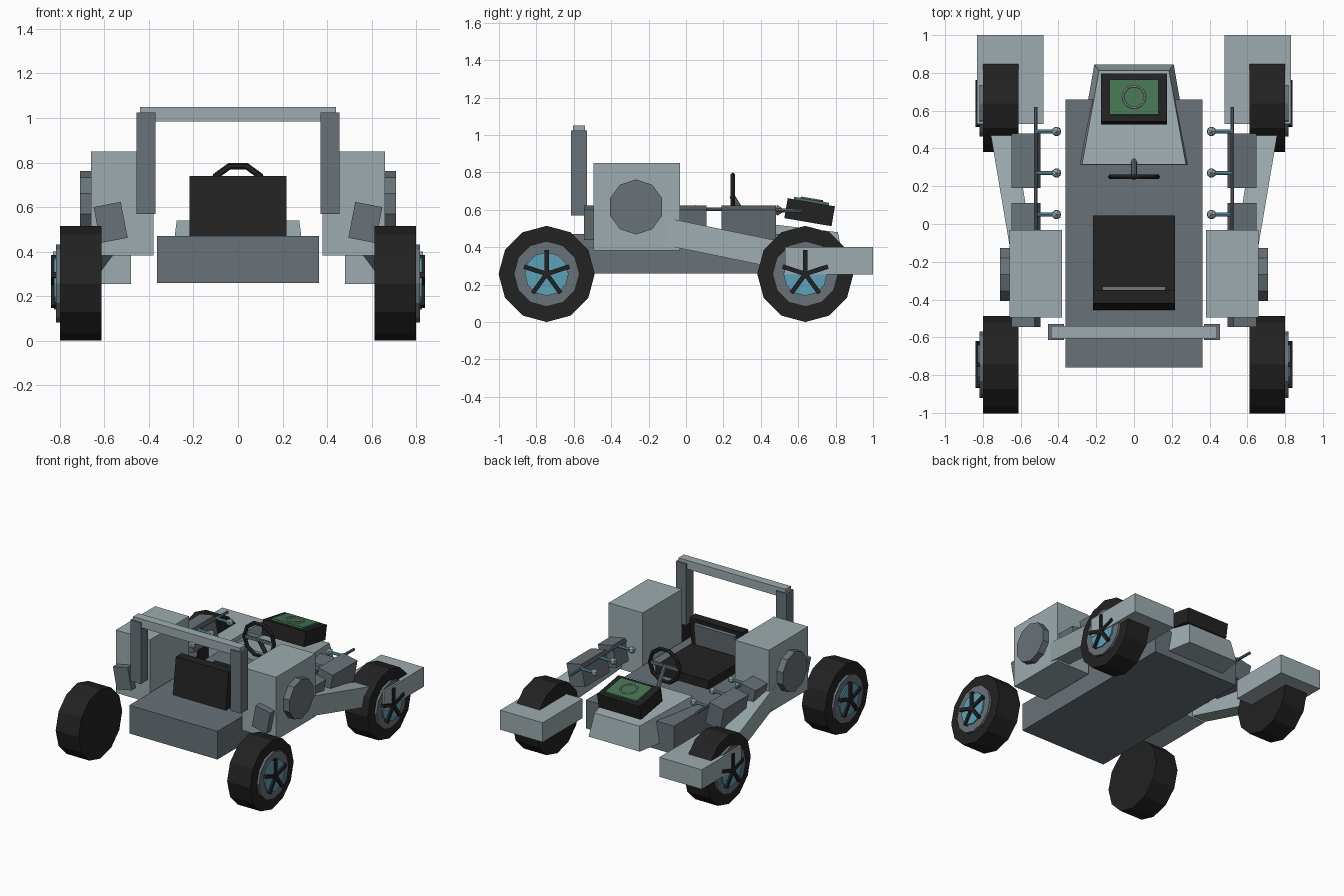
import bpy, bmesh, math
from mathutils import Matrix, Vector

if "Cube" in bpy.data.objects:
    bpy.data.objects.remove(bpy.data.objects["Cube"])


def mat(name, r, g, b):
    m = bpy.data.materials.new(name)
    m.diffuse_color = (r, g, b, 1)
    m.use_nodes = True
    m.node_tree.nodes["Principled BSDF"].inputs["Base Color"].default_value = m.diffuse_color
    return m


LIGHT = mat("light grey", 0.335, 0.41, 0.43)
MID = mat("dark grey", 0.14, 0.17, 0.19)
BLACK = mat("black", 0.016, 0.016, 0.016)
BLUE = mat("blue", 0.107, 0.36, 0.49)
GREEN = mat("green", 0.06, 0.18, 0.085)


def finish(name, bm, m):
    bmesh.ops.recalc_face_normals(bm, faces=bm.faces[:])
    me = bpy.data.meshes.new(name)
    bm.to_mesh(me)
    bm.free()
    me.materials.append(m)
    ob = bpy.data.objects.new(name, me)
    bpy.context.collection.objects.link(ob)
    return ob


def loft(name, m, a, b):
    """Closed solid between two matching rings of points."""
    bm = bmesh.new()
    va = [bm.verts.new(p) for p in a]
    vb = [bm.verts.new(p) for p in b]
    n = len(va)
    bm.faces.new(va)
    bm.faces.new(vb[::-1])
    for i in range(n):
        j = (i + 1) % n
        bm.faces.new((va[i], vb[i], vb[j], va[j]))
    return finish(name, bm, m)


def box(name, m, x, y, z, tilt=None):
    """Box from ranges; tilt is a (axis, degrees) turn about its centre."""
    c = Vector((sum(x) / 2, sum(y) / 2, sum(z) / 2))
    size = (abs(x[1] - x[0]), abs(y[1] - y[0]), abs(z[1] - z[0]), 1)
    rot = Matrix.Rotation(math.radians(tilt[1]), 4, tilt[0]) if tilt else Matrix()
    bm = bmesh.new()
    bmesh.ops.create_cube(bm, size=1, matrix=Matrix.Translation(c) @ rot @ Matrix.Diagonal(size))
    return finish(name, bm, m)


def disc(name, m, x0, x1, cy, cz, r, n):
    """Prism along x with a corner at the top."""
    def ring(x):
        return [(x, cy + r * math.sin(i * math.tau / n), cz + r * math.cos(i * math.tau / n))
                for i in range(n)]
    return loft(name, m, ring(x0), ring(x1))


def rod(name, m, p, q, r, n=8):
    p, q = Vector(p), Vector(q)
    d = q - p
    bm = bmesh.new()
    bmesh.ops.create_cone(bm, cap_ends=True, segments=n, radius1=r, radius2=r, depth=d.length,
                          matrix=Matrix.Translation((p + q) / 2) @ d.to_track_quat('Z', 'Y').to_matrix().to_4x4())
    return finish(name, bm, m)


def torus(name, m, loc, rx, R, r, n, k):
    bpy.ops.mesh.primitive_torus_add(location=loc, rotation=(math.radians(rx), 0, 0), major_radius=R,
                                     minor_radius=r, major_segments=n, minor_segments=k)
    ob = bpy.context.object
    ob.name = name
    ob.data.materials.append(m)
    for p in ob.data.polygons:
        p.use_smooth = False


# chassis
box("chassis", MID, (-0.363, 0.363), (-0.76, 0.66), (0.26, 0.47))

# tapered nose
loft("nose", LIGHT,
     [(-0.305, 0.305, 0.31), (0.305, 0.305, 0.31), (0.275, 0.315, 0.54), (-0.275, 0.315, 0.54)],
     [(-0.21, 0.845, 0.31), (0.21, 0.845, 0.31), (0.185, 0.812, 0.48), (-0.185, 0.812, 0.48)])

# instrument box on the nose, with screen and ring, all tilted together
TILT = -9.7
up = Matrix.Rotation(math.radians(TILT), 3, 'X') @ Vector((0, 0, 1))
centre = Vector((0, 0.661, 0.587))


def tilted(name, m, hx, hy, hz, lift):
    c = centre + up * lift
    box(name, m, (-hx, hx), (c.y - hy, c.y + hy), (c.z - hz, c.z + hz), ('X', TILT))


tilted("instrument_box", BLACK, 0.175, 0.128, 0.054, 0)
tilted("instrument_screen", GREEN, 0.13, 0.095, 0.007, 0.06)
torus("screen_ring", LIGHT, centre + up * 0.07, TILT, 0.058, 0.006, 14, 6)

# seat
box("seat_cushion", BLACK, (-0.218, 0.218), (-0.43, 0.045), (0.465, 0.535))
loft("seat_back", BLACK,
     [(-0.218, -0.455, 0.47), (0.218, -0.455, 0.47), (0.218, -0.385, 0.47), (-0.218, -0.385, 0.47)],
     [(-0.218, -0.42, 0.74), (0.218, -0.42, 0.74), (0.218, -0.35, 0.74), (-0.218, -0.35, 0.74)])
box("seat_back_panel", MID, (-0.168, 0.168), (-0.372, -0.34), (0.55, 0.71), ('X', -7.4))

# steering wheel
torus("steering_wheel", BLACK, (0, 0.25, 0.667), 90, 0.123, 0.015, 10, 6)
box("steering_crossbar", MID, (-0.115, 0.115), (0.242, 0.258), (0.655, 0.677))
rod("steering_column", MID, (0, 0.245, 0.675), (0, 0.345, 0.51), 0.015)

# roll bar
box("roll_bar_top", LIGHT, (-0.44, 0.44), (-0.605, -0.54), (0.985, 1.05))

for s, side in ((-1, "left"), (1, "right")):
    def X(*v):
        return tuple(s * a for a in v)

    box(side + "_roll_bar_post", MID, X(0.37, 0.455), (-0.615, -0.53), (0.57, 1.025))

    # side pod with round cover
    box(side + "_pod", LIGHT, X(0.38, 0.66), (-0.495, -0.033), (0.382, 0.85))
    disc(side + "_pod_cover", MID, s * 0.65, s * 0.71, -0.267, 0.615, 0.147, 10)

    # tilted side blocks and the pipe beside them
    for part, y in (("long", (-0.545, 0.11)), ("short", (0.19, 0.48))):
        box(f"{side}_{part}_block", MID, X(0.51, 0.634), y, (0.449, 0.613), ('Y', s * 11))
    rod(side + "_pipe", MID, (s * 0.52, -0.1, 0.607), (s * 0.52, 0.62, 0.595), 0.01)

    # three knobs
    for i, y in enumerate((0.05, 0.27, 0.49)):
        rod(f"{side}_knob_stem_{i}", BLUE, (s * 0.41, y, 0.597), (s * 0.52, y, 0.597), 0.011)
        bm = bmesh.new()
        bmesh.ops.create_icosphere(bm, subdivisions=1, radius=0.028,
                                   matrix=Matrix.Translation((s * 0.41, y, 0.597)))
        finish(f"{side}_knob_{i}", bm, LIGHT)

    # suspension arm from pod to far wheel
    def section(x0, x1, y, z0, z1):
        return [(s * x0, y, z0), (s * x1, y, z0), (s * x1, y, z1), (s * x0, y, z1)]
    loft(side + "_arm", LIGHT, section(0.54, 0.658, -0.12, 0.412, 0.56),
         section(0.65, 0.78, 0.6, 0.265, 0.412))

    # box fender around the far wheel
    box(side + "_fender", LIGHT, X(0.48, 0.83), (0.53, 1.0), (0.255, 0.4))

    # wheels: tyre, rim, hub and five spokes
    for end, cy in (("front", -0.745), ("back", 0.638)):
        n = f"{side}_{end}_"
        disc(n + "tyre", BLACK, s * 0.612, s * 0.8, cy, 0.257, 0.257, 12)
        disc(n + "rim", MID, s * 0.79, s * 0.817, cy, 0.257, 0.175, 12)
        disc(n + "hub", BLUE, s * 0.8, s * 0.826, cy, 0.257, 0.117, 12)
        for k in range(5):
            a = k * math.tau / 5
            u, v = Vector((0, math.sin(a), math.cos(a))), Vector((0, math.cos(a), -math.sin(a)))

            def ring(x):
                c = Vector((s * x, cy, 0.257))
                return [c - v * 0.012, c + v * 0.012, c + u * 0.127 + v * 0.012, c + u * 0.127 - v * 0.012]
            loft(f"{n}spoke_{k}", BLACK, ring(0.81), ring(0.84))
